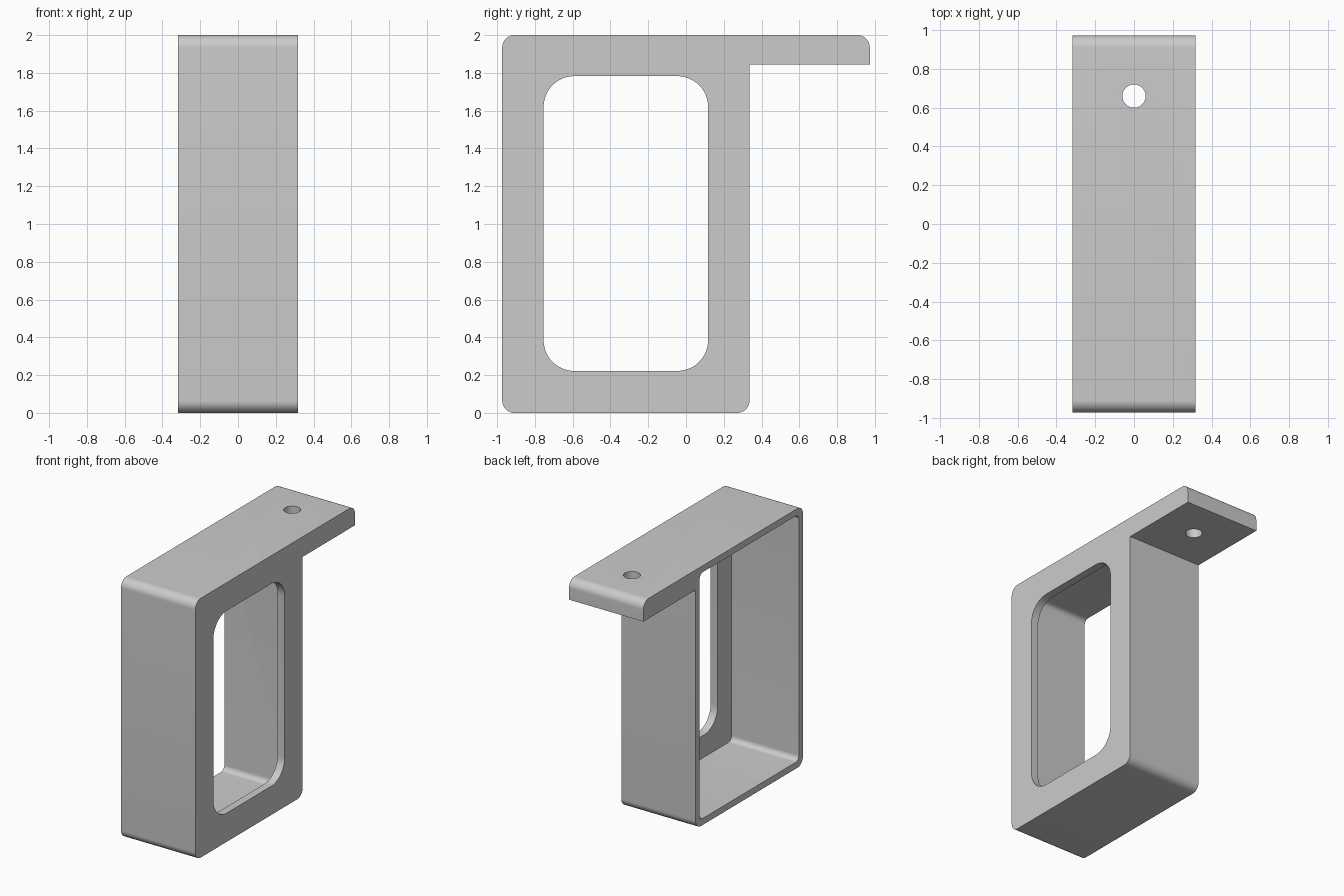
import bpy, bmesh
from math import cos, sin, pi
from mathutils import Vector

cube = bpy.data.objects.get("Cube")
if cube:
    bpy.data.objects.remove(cube, do_unlink=True)

grey = bpy.data.materials.new("light grey")
grey.use_nodes = True
grey.diffuse_color = (0.6, 0.6, 0.6, 1)
grey.node_tree.nodes["Principled BSDF"].inputs["Base Color"].default_value = (0.6, 0.6, 0.6, 1)

HALF_W = 0.317    # half width in x
FRONT, BODY_BACK, BACK = -0.973, 0.336, 0.973
WALL, PANEL = 0.05, 0.06
ROUND = 0.065


def rounded(corners, steps=12):
    """Outline from (y, z, radius) corners, with right-angle corners rounded."""
    points = []
    for i, (y, z, r) in enumerate(corners):
        p = Vector((y, z))
        if r == 0:
            points.append(p)
            continue
        a = (Vector(corners[i - 1][:2]) - p).normalized()
        b = (Vector(corners[(i + 1) % len(corners)][:2]) - p).normalized()
        centre = p + (a + b) * r
        for k in range(steps + 1):
            t = k / steps * pi / 2
            points.append(centre - b * r * cos(t) - a * r * sin(t))
    return points


def box_outline(y0, y1, z0, z1, r):
    return rounded([(y0, z0, r), (y1, z0, r), (y1, z1, r), (y0, z1, r)])


def extrude_x(name, outline, x0, x1):
    """Solid made by sweeping a y-z outline along x."""
    bm = bmesh.new()
    face = bm.faces.new([bm.verts.new((x0, p.x, p.y)) for p in outline])
    swept = bmesh.ops.extrude_face_region(bm, geom=[face])["geom"]
    bmesh.ops.translate(bm, vec=(x1 - x0, 0, 0),
                        verts=[v for v in swept if isinstance(v, bmesh.types.BMVert)])
    bmesh.ops.recalc_face_normals(bm, faces=bm.faces)
    mesh = bpy.data.meshes.new(name)
    bm.to_mesh(mesh)
    bm.free()
    obj = bpy.data.objects.new(name, mesh)
    bpy.context.collection.objects.link(obj)
    mesh.materials.append(grey)
    return obj


def cut(target, cutter):
    bpy.context.view_layer.objects.active = target
    mod = target.modifiers.new("cut", 'BOOLEAN')
    mod.operation, mod.solver, mod.object = 'DIFFERENCE', 'EXACT', cutter
    bpy.ops.object.modifier_apply(modifier=mod.name)
    bpy.data.objects.remove(cutter, do_unlink=True)


# Body with the overhanging mounting flange
bracket = extrude_x("bracket", rounded([
    (FRONT, 0, ROUND), (BODY_BACK, 0, ROUND), (BODY_BACK, 1.845, 0),
    (BACK, 1.845, 0), (BACK, 2, ROUND), (FRONT, 2, ROUND)]), -HALF_W, HALF_W)

# Cavity, open on the -x side
cut(bracket, extrude_x("cavity", box_outline(
    FRONT + WALL, BODY_BACK - WALL, WALL, 2 - WALL, 0.04),
    -HALF_W - 0.1, HALF_W - PANEL))

# Rounded window through the side panel
cut(bracket, extrude_x("window", box_outline(-0.754, 0.117, 0.222, 1.783, 0.163),
                       HALF_W - PANEL - 0.1, HALF_W + 0.1))

# Screw hole through the flange
bpy.ops.mesh.primitive_cylinder_add(vertices=48, radius=0.06, depth=0.5,
                                    location=(0, 0.66, 1.92))
hole = bpy.context.object
hole.name = "screw_hole"
hole.data.materials.append(grey)
cut(bracket, hole)

# Smooth fillets, sharp edges
bpy.ops.object.select_all(action='DESELECT')
bracket.select_set(True)
bpy.context.view_layer.objects.active = bracket
bpy.ops.object.shade_smooth_by_angle(angle=pi / 6)
